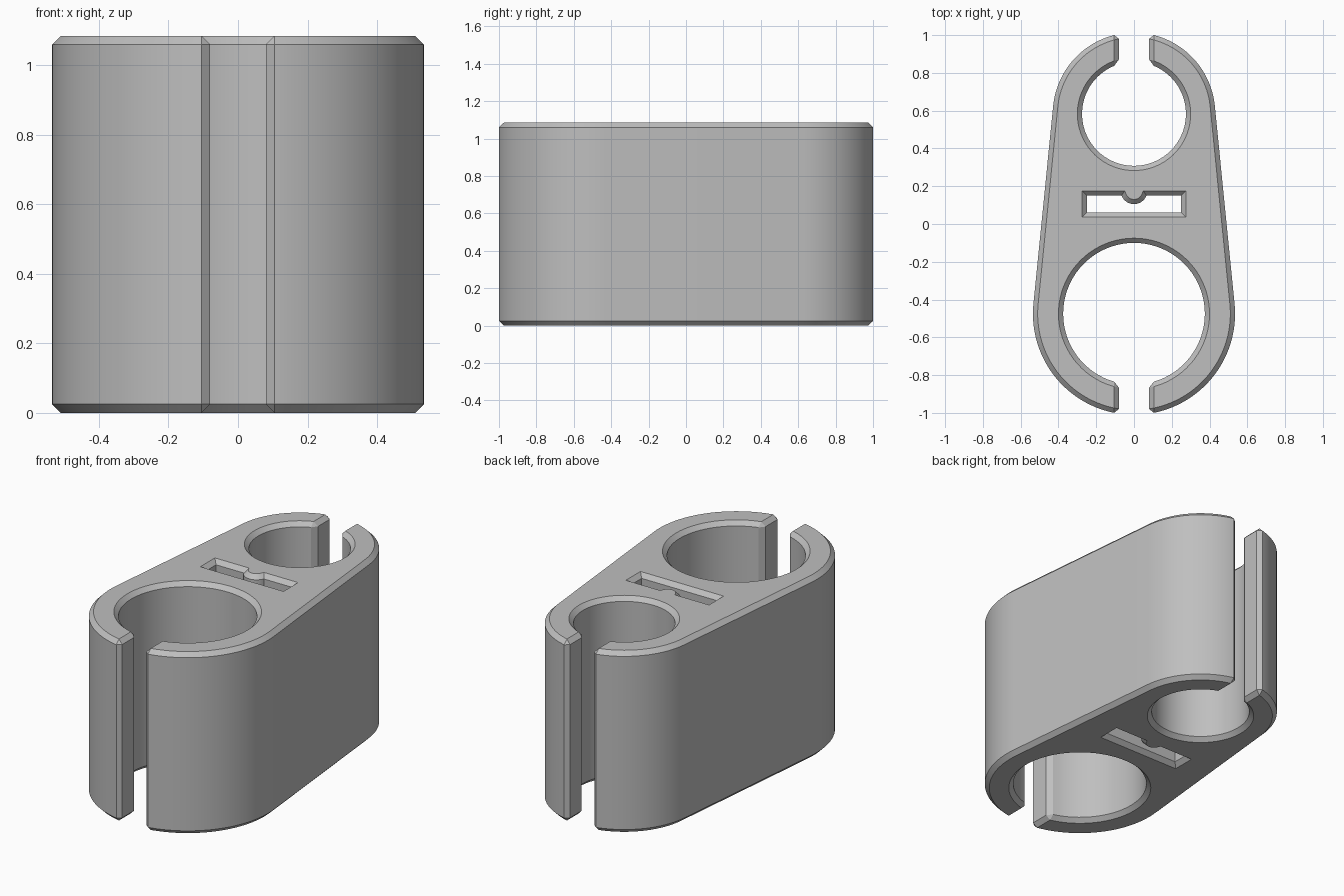
import bpy, bmesh
from math import asin, acos, cos, sin, sqrt, pi, radians
from mathutils import Vector

HEIGHT, BEVEL, GAP = 1.085, 0.025, 0.08
FRONT_Y, FRONT_R, FRONT_HOLE = -0.475, 0.535, 0.375
BACK_Y, BACK_R, BACK_HOLE = 0.583, 0.43, 0.275

cube = bpy.data.objects.get("Cube")
if cube:
    bpy.data.objects.remove(cube)


def arc(cy, r, a0, a1, n):
    """Points on a circle, angle measured clockwise from +y."""
    angles = [a0 + (a1 - a0) * i / n for i in range(n + 1)]
    return [(Vector((r * sin(a), cy + r * cos(a))), False) for a in angles]


def corner(side, end, cy, r, wall):
    """Sharp jaw corner on a circle, then the chamfer point on the gap wall."""
    y = cy + end * sqrt(r * r - GAP * GAP)
    return [(Vector((side * GAP, y)), True),
            (Vector((side * GAP, y + wall * end * BEVEL)), False)]


def trim(r):
    return asin((GAP + BEVEL) / r)


def inset(points, dist):
    """Mitred offset toward the left of the path."""
    result = []
    for i, p in enumerate(points):
        a = (p - points[i - 1]).normalized()
        b = (points[(i + 1) % len(points)] - p).normalized()
        n1, n2 = Vector((-a.y, a.x)), Vector((-b.y, b.x))
        result.append(p + (n1 + n2) * dist / (1 + n1.dot(n2)))
    return result


def ring_pair(path):
    """Wall outline and chamfered cap outline, with jaw corners cut off."""
    wall = [p for p, _ in path]
    cap = inset(wall, BEVEL)
    sharp = [i for i, (_, flag) in enumerate(path) if flag]
    for i in sharp:
        cap[i - 1] = cap[(i + 1) % len(cap)] = cap[i]
    keep = [i for i in range(len(path)) if i not in sharp]
    return [wall[i] for i in keep], [cap[i] for i in keep]


# Clip outline: outer flanks joined through the gaps to both round holes
tangent = acos((FRONT_R - BACK_R) / (BACK_Y - FRONT_Y))
flank = (arc(FRONT_Y, FRONT_R, pi - trim(FRONT_R), tangent, 48)
         + arc(BACK_Y, BACK_R, tangent, trim(BACK_R), 40))
right = (corner(1, -1, FRONT_Y, FRONT_R, -1)[::-1] + flank
         + corner(1, 1, BACK_Y, BACK_R, -1))
left = [(Vector((-p.x, p.y)), flag) for p, flag in reversed(right)]
t = trim(BACK_HOLE)
back_hole = (corner(1, 1, BACK_Y, BACK_HOLE, 1)[::-1]
             + arc(BACK_Y, BACK_HOLE, t, 2 * pi - t, 72)
             + corner(-1, 1, BACK_Y, BACK_HOLE, 1))
t = pi - trim(FRONT_HOLE)
front_hole = (corner(-1, -1, FRONT_Y, FRONT_HOLE, 1)[::-1]
              + arc(FRONT_Y, FRONT_HOLE, -t, t, 72)
              + corner(1, -1, FRONT_Y, FRONT_HOLE, 1))
outline = right + back_hole + left + front_hole

# Tie slot with a rounded bump on its back edge
LOW, HIGH, HALF, BUMP = 0.062, 0.15, 0.25, 0.07
b = acos(-BEVEL / BUMP)
bump = arc(HIGH + BEVEL, BUMP, 2 * pi - b, b, 16)
ends = [Vector(p) for p in ((-HALF, LOW), (-HALF, HIGH), (HALF, HIGH), (HALF, LOW))]
slot = [(p, False) for p in ends[:2]] + bump + [(p, False) for p in ends[2:]]

# Walls and chamfers
bm = bmesh.new()
for path in (outline, slot):
    wall, cap = ring_pair(path)
    levels = ((cap, 0), (wall, BEVEL), (wall, HEIGHT - BEVEL), (cap, HEIGHT))
    rings = [[bm.verts.new((p.x, p.y, z)) for p in ring] for ring, z in levels]
    for low, high in zip(rings, rings[1:]):
        for i in range(len(low)):
            bm.faces.new((low[i - 1], low[i], high[i], high[i - 1]))
bmesh.ops.remove_doubles(bm, verts=bm.verts[:], dist=1e-5)

# Flat caps around the slot
for z in (0, HEIGHT):
    rim = [e for e in bm.edges if all(abs(v.co.z - z) < 1e-4 for v in e.verts)]
    bmesh.ops.triangle_fill(bm, edges=rim, use_beauty=True,
                            normal=(0, 0, 1 if z else -1))
bmesh.ops.recalc_face_normals(bm, faces=bm.faces[:])

mesh = bpy.data.meshes.new("double_clip")
bm.to_mesh(mesh)
bm.free()
clip = bpy.data.objects.new("double_clip", mesh)
bpy.context.collection.objects.link(clip)

# Plain grey plastic
grey = bpy.data.materials.new("light_grey")
grey.use_nodes = True
colour = (0.52, 0.52, 0.52, 1)
grey.diffuse_color = colour
grey.node_tree.nodes["Principled BSDF"].inputs["Base Color"].default_value = colour
mesh.materials.append(grey)

bpy.ops.object.select_all(action="DESELECT")
clip.select_set(True)
bpy.context.view_layer.objects.active = clip
bpy.ops.object.shade_smooth_by_angle(angle=radians(25))
